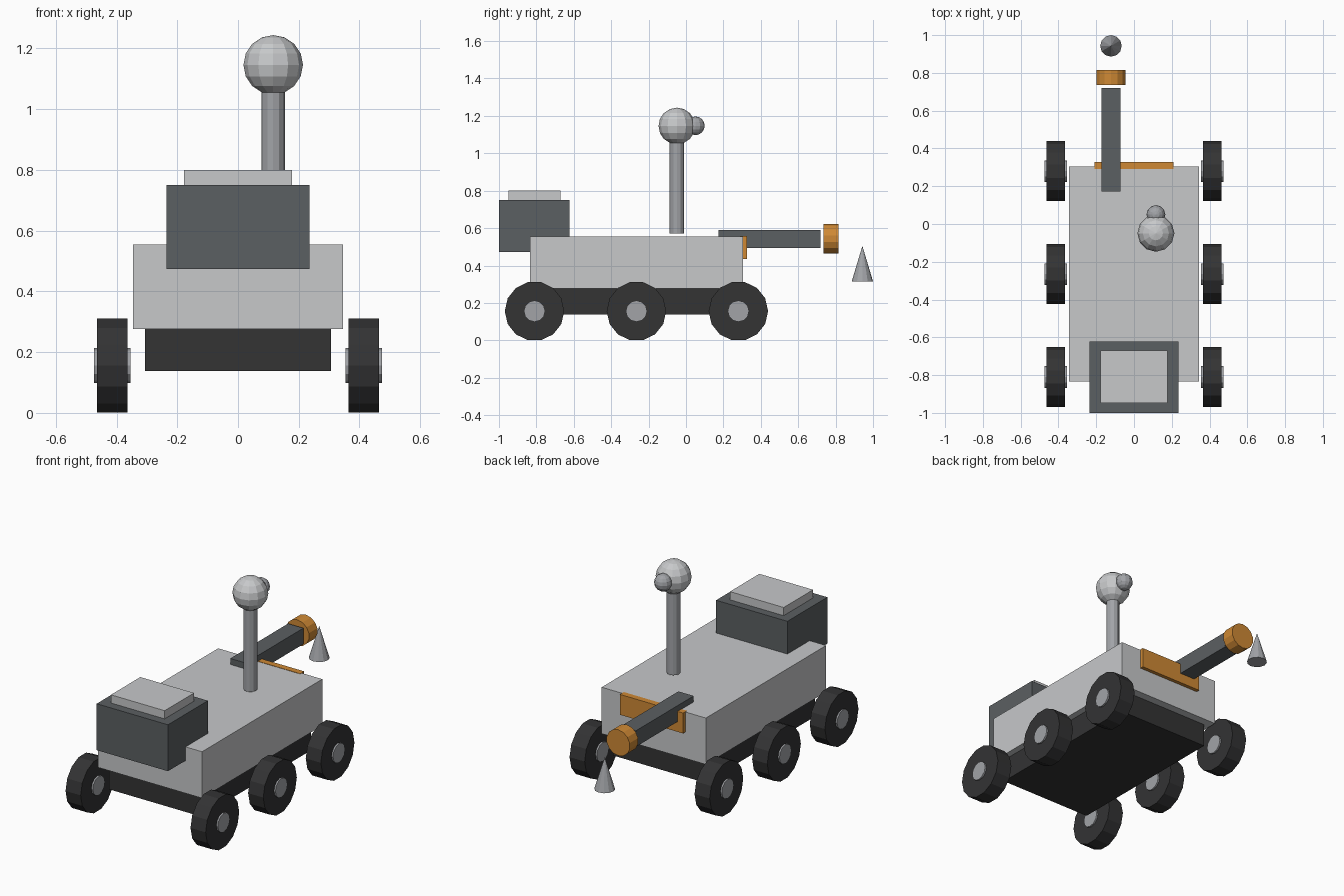
import bpy
from math import pi

cube = bpy.data.objects.get("Cube")
if cube:
    bpy.data.objects.remove(cube, do_unlink=True)


def material(name, r, g, b):
    m = bpy.data.materials.new(name)
    m.use_nodes = True
    m.diffuse_color = (r, g, b, 1)
    m.node_tree.nodes["Principled BSDF"].inputs["Base Color"].default_value = (r, g, b, 1)
    return m


PALE = material("pale grey", 0.57, 0.58, 0.59)
SLATE = material("slate grey", 0.105, 0.115, 0.122)
BLACK = material("rubber black", 0.033, 0.033, 0.034)
STEEL = material("steel", 0.36, 0.37, 0.39)
ORANGE = material("orange", 0.62, 0.25, 0.035)


def finish(name, mat):
    ob = bpy.context.object
    ob.name = name
    ob.data.materials.append(mat)
    return ob


def box(name, mat, low, high):
    """Box between two opposite corners."""
    bpy.ops.mesh.primitive_cube_add(size=1)
    ob = finish(name, mat)
    ob.location = [(a + b) / 2 for a, b in zip(low, high)]
    ob.scale = [b - a for a, b in zip(low, high)]
    return ob


def cylinder(name, mat, centre, radius, depth, sides, turn=(0, 0, 0)):
    bpy.ops.mesh.primitive_cylinder_add(vertices=sides, radius=radius, depth=depth,
                                        location=centre, rotation=turn)
    return finish(name, mat)


def ball(name, mat, centre, radius):
    bpy.ops.mesh.primitive_uv_sphere_add(segments=12, ring_count=8, radius=radius,
                                         location=centre)
    return finish(name, mat)


# Hull and undercarriage
box("body", PALE, (-0.345, -0.833, 0.277), (0.345, 0.305, 0.555))
box("chassis", BLACK, (-0.306, -0.785, 0.138), (0.306, 0.255, 0.277))

# Power unit with its lid
box("power_box", SLATE, (-0.236, -1.0, 0.473), (0.236, -0.622, 0.751))
box("power_box_lid", PALE, (-0.178, -0.948, 0.751), (0.178, -0.67, 0.80))

# Three wheels on each side, with hubs passing through
for side, label in ((1, "left"), (-1, "right")):
    for y, place in ((-0.81, "front"), (-0.265, "middle"), (0.28, "rear")):
        centre = (side * 0.414, y, 0.156)
        across = (0, pi / 2, 0)
        cylinder(f"{place}_{label}_wheel", BLACK, centre, 0.159, 0.1, 14, across)
        cylinder(f"{place}_{label}_hub", STEEL, centre, 0.057, 0.119, 12, across)

# Camera mast
cylinder("mast", STEEL, (0.116, -0.049, 0.82), 0.038, 0.5, 12)
ball("mast_head", PALE, (0.116, -0.049, 1.146), 0.098)
ball("mast_lens", STEEL, (0.116, 0.05, 1.147), 0.05)

# Tool arm, mounting plate and drill
box("arm_plate", ORANGE, (-0.209, 0.29, 0.435), (0.209, 0.327, 0.557))
box("arm", SLATE, (-0.172, 0.173, 0.495), (-0.071, 0.72, 0.591))
cylinder("arm_joint", ORANGE, (-0.122, 0.776, 0.543), 0.078, 0.08, 14, (pi / 2, 0, 0))
bpy.ops.mesh.primitive_cone_add(vertices=12, radius1=0.057, radius2=0, depth=0.19,
                                location=(-0.122, 0.943, 0.41))
finish("drill_tip", STEEL)
